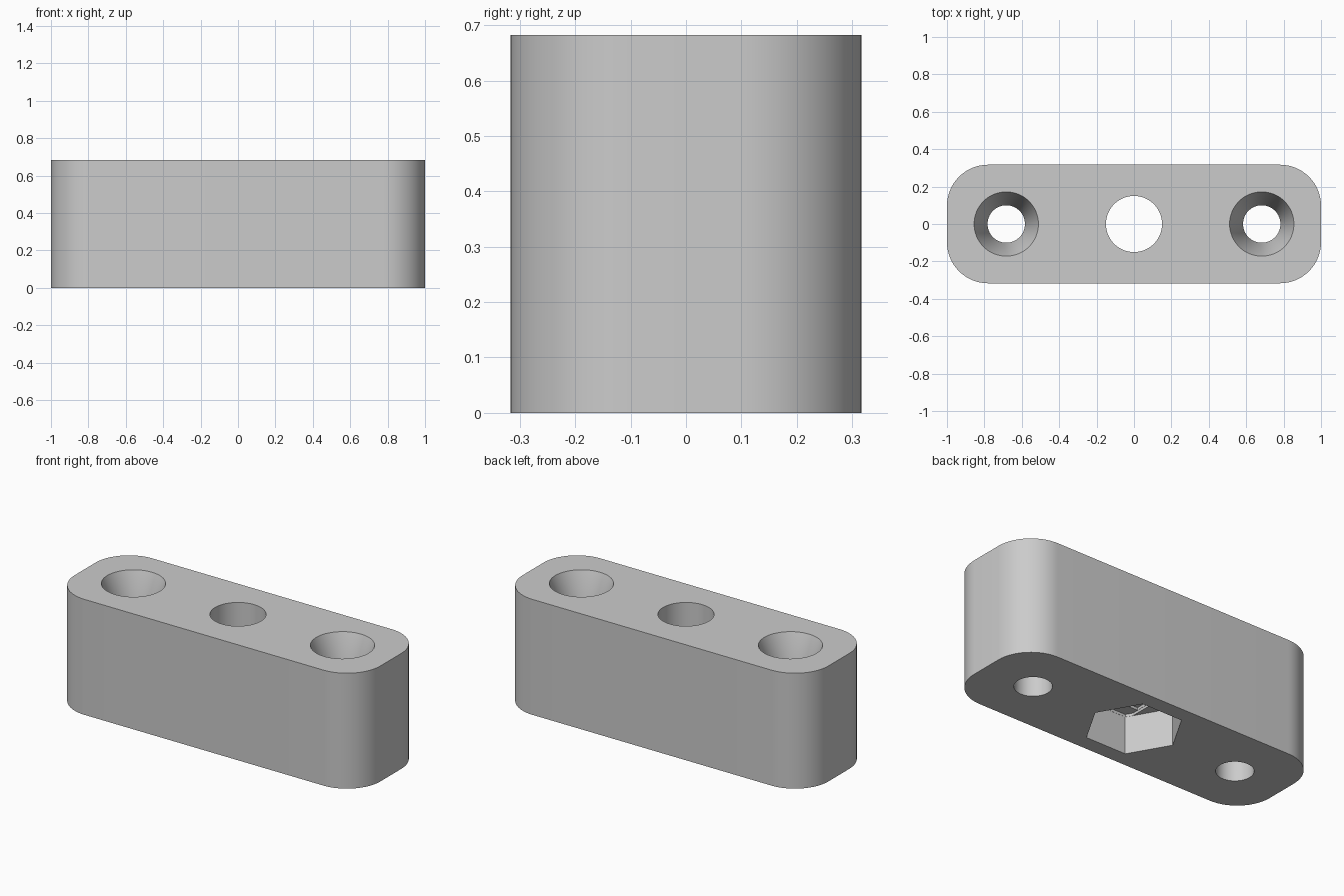
import bpy, bmesh, math

if "Cube" in bpy.data.objects:
    bpy.data.objects.remove(bpy.data.objects["Cube"])

HEIGHT, HALF_WIDTH, CORNER = 0.682, 0.317, 0.22
NUT_RADIUS, NUT_DEPTH, BOLT_RADIUS, STEP = 0.262, 0.22, 0.15, 0.015

grey = bpy.data.materials.new("plain_grey")
grey.use_nodes = True
grey.diffuse_color = (0.6, 0.6, 0.6, 1)
grey.node_tree.nodes["Principled BSDF"].inputs["Base Color"].default_value = (0.6, 0.6, 0.6, 1)


def circle(radius, sides=64, cx=0.0, start=0.0, sweep=math.tau):
    return [(cx + radius * math.cos(start + sweep * i / sides),
             radius * math.sin(start + sweep * i / sides)) for i in range(sides)]


def loft(name, sections):
    """Closed solid through (outline, z) sections with equal point counts."""
    bm = bmesh.new()
    loops = [[bm.verts.new((x, y, z)) for x, y in outline] for outline, z in sections]
    for low, high in zip(loops, loops[1:]):
        for i in range(len(low)):
            j = (i + 1) % len(low)
            bm.faces.new((low[i], low[j], high[j], high[i]))
    bm.faces.new(loops[0][::-1])
    bm.faces.new(loops[-1])
    bmesh.ops.recalc_face_normals(bm, faces=bm.faces)
    mesh = bpy.data.meshes.new(name)
    bm.to_mesh(mesh)
    bm.free()
    mesh.materials.append(grey)
    obj = bpy.data.objects.new(name, mesh)
    bpy.context.collection.objects.link(obj)
    return obj


def cut(target, cutter):
    cutter.hide_render = True
    mod = target.modifiers.new("cut", "BOOLEAN")
    mod.operation, mod.solver, mod.object = "DIFFERENCE", "EXACT", cutter
    bpy.context.view_layer.objects.active = target
    bpy.ops.object.modifier_apply(modifier=mod.name)
    bpy.data.objects.remove(cutter)


# Rounded block
outline = []
for quarter, (sx, sy) in enumerate([(1, 1), (-1, 1), (-1, -1), (1, -1)]):
    for i in range(17):
        a = (quarter + i / 16) * math.pi / 2
        outline.append((sx * (1 - CORNER) + CORNER * math.cos(a),
                        sy * (HALF_WIDTH - CORNER) + CORNER * math.sin(a)))
block = loft("mounting_block", [(outline, 0), (outline, HEIGHT)])

# Countersunk screw holes at both ends
for side in (-1, 1):
    small, wide = circle(0.1, cx=side * 0.683), circle(0.172, cx=side * 0.683)
    cut(block, loft("screw_cutter", [(small, -0.1), (small, HEIGHT - 0.2),
                                     (wide, HEIGHT), (wide, HEIGHT + 0.1)]))

# Central bolt hole
bolt = circle(BOLT_RADIUS)
cut(block, loft("bolt_cutter", [(bolt, -0.1), (bolt, HEIGHT + 0.1)]))

# Hexagonal nut pocket underneath
hexagon = circle(NUT_RADIUS, 6)
cut(block, loft("nut_cutter", [(hexagon, -0.1), (hexagon, NUT_DEPTH)]))

# Shallow bridging steps in the pocket ceiling: a slot, then a square
w = BOLT_RADIUS + 0.002
r = NUT_RADIUS - 0.001
quarter_points = [(w, math.sqrt(3) * (r - w)), (r / 2, r * math.sqrt(3) / 2)]
half = quarter_points + [(-x, y) for x, y in reversed(quarter_points)]
slot = half + [(-x, -y) for x, y in half]
s = BOLT_RADIUS + 0.001
square = [(s, s), (-s, s), (-s, -s), (s, -s)]
cut(block, loft("slot_cutter", [(slot, 0.1), (slot, NUT_DEPTH + STEP)]))
cut(block, loft("square_cutter", [(square, 0.1), (square, NUT_DEPTH + 2 * STEP)]))

# Smooth the round walls and keep the rims sharp
bpy.ops.object.select_all(action="DESELECT")
block.select_set(True)
bpy.context.view_layer.objects.active = block
bpy.ops.object.shade_smooth_by_angle(angle=math.radians(30))
